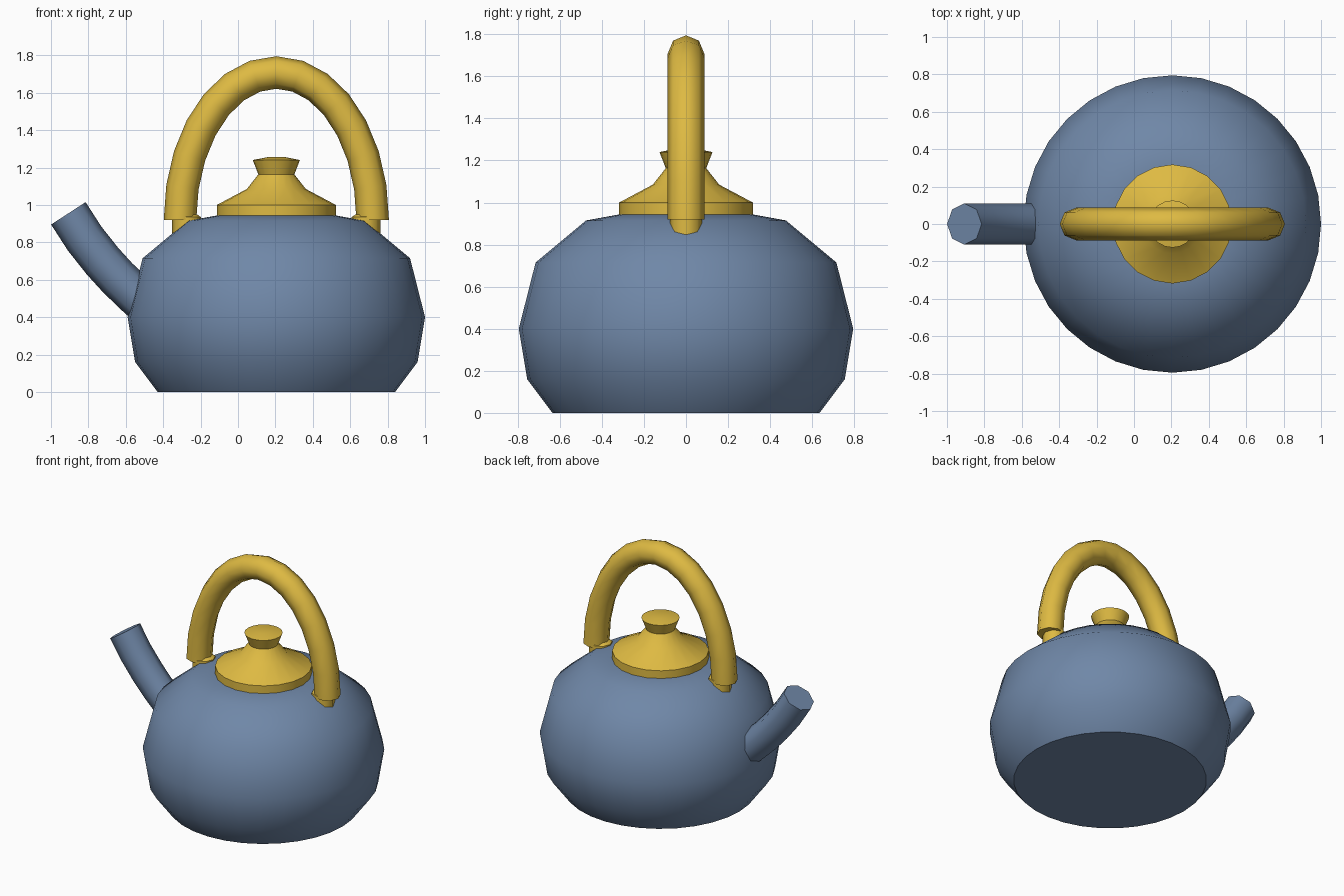
import bpy, bmesh, math
from mathutils import Vector

if "Cube" in bpy.data.objects:
    bpy.data.objects.remove(bpy.data.objects["Cube"])

CX = 0.205  # axis of the pot


def material(name, rgb):
    m = bpy.data.materials.new(name)
    m.diffuse_color = (*rgb, 1)
    m.use_nodes = True
    m.node_tree.nodes["Principled BSDF"].inputs["Base Color"].default_value = m.diffuse_color
    return m


blue = material("slate blue", (0.160, 0.243, 0.388))
yellow = material("mustard yellow", (0.73, 0.49, 0.055))


def loft(name, rings, mat, angle=50):
    """Skin a list of vertex rings, cap both ends, smooth by angle."""
    bm = bmesh.new()
    loops = [[bm.verts.new(p) for p in ring] for ring in rings]
    n = len(loops[0])
    for a, b in zip(loops, loops[1:]):
        for i in range(n):
            j = (i + 1) % n
            bm.faces.new((a[i], a[j], b[j], b[i]))
    bm.faces.new(loops[0][::-1])
    bm.faces.new(loops[-1])
    bmesh.ops.recalc_face_normals(bm, faces=bm.faces)
    me = bpy.data.meshes.new(name)
    bm.to_mesh(me)
    bm.free()
    me.materials.append(mat)
    ob = bpy.data.objects.new(name, me)
    bpy.context.collection.objects.link(ob)
    bpy.ops.object.select_all(action='DESELECT')
    ob.select_set(True)
    bpy.context.view_layer.objects.active = ob
    bpy.ops.object.shade_smooth_by_angle(angle=math.radians(angle))
    return ob


def lathe(name, profile, sides, mat, cx=CX):
    rings = [[(cx + r * math.cos(t), r * math.sin(t), z)
              for t in (2 * math.pi * i / sides for i in range(sides))]
             for r, z in profile]
    return loft(name, rings, mat)


def tube(name, path, tangents, radius, mat, sides=8):
    """Sweep a polygon along a path lying in the xz plane."""
    rings = []
    for (x, z), t in zip(path, tangents):
        side = Vector((t[1], 0, -t[0])).normalized()
        rings.append([Vector((x, 0, z)) + radius * (math.cos(a) * side + math.sin(a) * Vector((0, 1, 0)))
                      for a in (2 * math.pi * i / sides for i in range(sides))])
    return loft(name, rings, mat)


# pot body
lathe("body", [(0.635, 0), (0.755, 0.16), (0.795, 0.40), (0.715, 0.715),
               (0.475, 0.915), (0.31, 0.945)], 32, blue)

# lid and its knob
lathe("lid", [(0.318, 0.94), (0.318, 1.0), (0.158, 1.085), (0.095, 1.165)], 20, yellow)
lathe("lid_knob", [(0.095, 1.16), (0.126, 1.24), (0.05, 1.255)], 20, yellow)

# spout
path = [(-0.907, 0.955), (-0.82, 0.82), (-0.725, 0.70), (-0.645, 0.612), (-0.55, 0.52), (-0.45, 0.43)]
last = len(path) - 1
tans = [Vector(path[min(i + 1, last)]) - Vector(path[max(i - 1, 0)]) for i in range(last + 1)]
tans[0] = Vector((0.545, -0.84))
tube("spout", path, tans, 0.11, blue)

# arched handle
angles = [math.pi * i / 14 for i in range(15)]
tube("handle",
     [(CX - 0.515 * math.cos(a), 0.92 + 0.788 * math.sin(a)) for a in angles],
     [(0.515 * math.sin(a), 0.788 * math.cos(a)) for a in angles], 0.087, yellow)

# handle posts
for label, s in (("left", -1), ("right", 1)):
    lathe(label + "_handle_post", [(0.077, 0.78), (0.077, 0.935), (0.055, 0.95)], 8, yellow, CX + s * 0.48)
